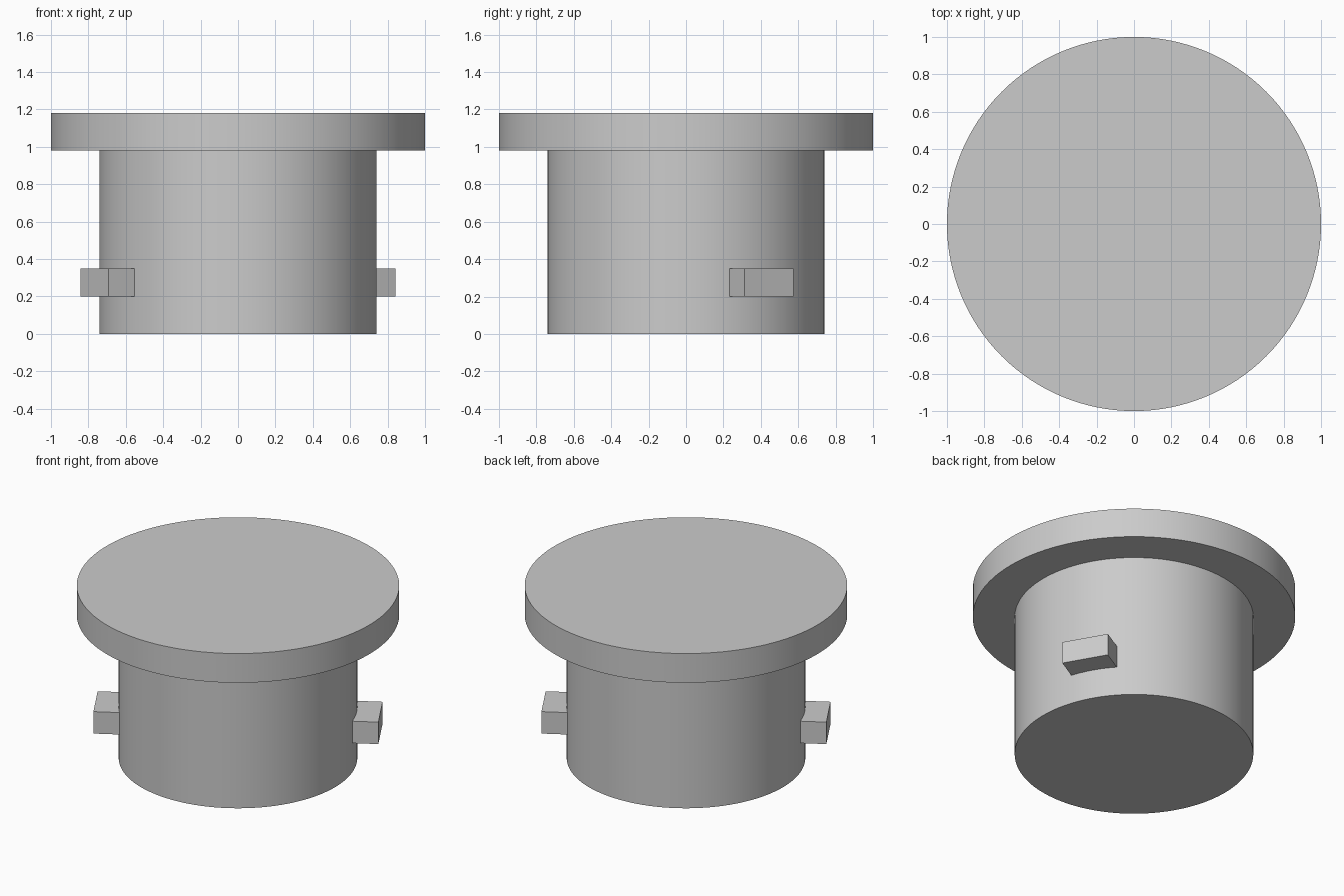
import bpy
from math import cos, sin, radians

if "Cube" in bpy.data.objects:
    bpy.data.objects.remove(bpy.data.objects["Cube"], do_unlink=True)

GREY = (0.6, 0.6, 0.6, 1)
grey = bpy.data.materials.new("plain grey")
grey.use_nodes = True
grey.diffuse_color = GREY
grey.node_tree.nodes["Principled BSDF"].inputs["Base Color"].default_value = GREY


def finish(name):
    obj = bpy.context.object
    obj.name = name
    obj.data.materials.append(grey)
    return obj


def disc(name, radius, bottom, top):
    bpy.ops.mesh.primitive_cylinder_add(
        vertices=128, radius=radius, depth=top - bottom,
        location=(0, 0, (bottom + top) / 2))
    finish(name)
    bpy.ops.object.shade_smooth_by_angle(angle=radians(30))


def lug(name, degrees):
    # Radial block whose inner end is sunk into the plug body
    inner, outer, width, bottom, top = 0.64, 0.887, 0.3, 0.2, 0.35
    a, r = radians(degrees), (inner + outer) / 2
    bpy.ops.mesh.primitive_cube_add(
        size=1, location=(r * cos(a), r * sin(a), (bottom + top) / 2),
        rotation=(0, 0, a))
    obj = finish(name)
    obj.scale = (outer - inner, width, top - bottom)
    bpy.ops.object.transform_apply(location=False, rotation=False, scale=True)


# Plug body and wide cap
disc("plug_body", 0.74, 0, 0.98)
disc("cap_flange", 1.0, 0.98, 1.18)

# Two opposite locking lugs
lug("locking_lug_left", 30)
lug("locking_lug_right", 210)
